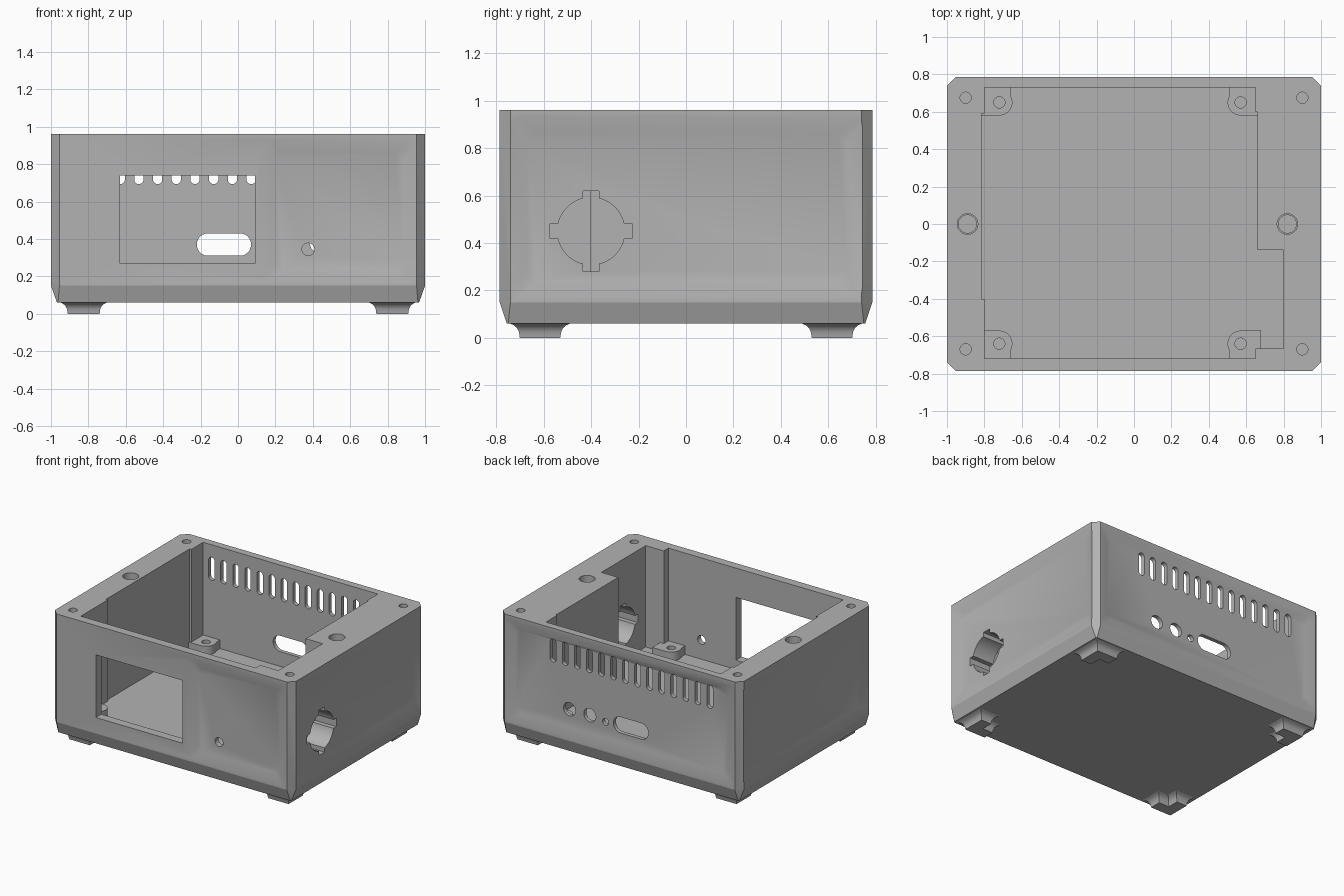
import bpy, bmesh, math

if "Cube" in bpy.data.objects:
    bpy.data.objects.remove(bpy.data.objects["Cube"], do_unlink=True)

grey = bpy.data.materials.new("matte_grey")
grey.use_nodes = True
COLOUR = (0.45, 0.45, 0.45, 1)
grey.diffuse_color = COLOUR
grey.node_tree.nodes["Principled BSDF"].inputs["Base Color"].default_value = COLOUR


def loft(name, rings):
    """Closed solid through equal-length rings of 3D points."""
    bm = bmesh.new()
    rows = [[bm.verts.new(p) for p in ring] for ring in rings]
    n = len(rows[0])
    bm.faces.new(rows[0])
    bm.faces.new(rows[-1])
    for a, b in zip(rows, rows[1:]):
        for i in range(n):
            j = (i + 1) % n
            bm.faces.new((a[i], a[j], b[j], b[i]))
    bmesh.ops.recalc_face_normals(bm, faces=bm.faces[:])
    mesh = bpy.data.meshes.new(name)
    bm.to_mesh(mesh)
    bm.free()
    mesh.materials.append(grey)
    ob = bpy.data.objects.new(name, mesh)
    bpy.context.collection.objects.link(ob)
    return ob


def place(axis, d, pts):
    """Put 2D points on the plane at distance d along an axis."""
    if axis == "x":
        return [(d, u, v) for u, v in pts]
    if axis == "y":
        return [(u, d, v) for u, v in pts]
    return [(u, v, d) for u, v in pts]


def prism(name, axis, lo, hi, pts):
    return loft(name, [place(axis, lo, pts), place(axis, hi, pts)])


def rect(u0, u1, v0, v1, c=0):
    if not c:
        return [(u0, v0), (u1, v0), (u1, v1), (u0, v1)]
    return [(u0 + c, v0), (u1 - c, v0), (u1, v0 + c), (u1, v1 - c),
            (u1 - c, v1), (u0 + c, v1), (u0, v1 - c), (u0, v0 + c)]


def slot(u, v, r, du=0, dv=0, n=32):
    """Circle, or a stadium when stretched by du or dv."""
    pts = []
    for i in range(n):
        a = 2 * math.pi * (i + 0.5) / n
        c, s = math.cos(a), math.sin(a)
        pts.append((u + r * c + math.copysign(du, c), v + r * s + math.copysign(dv, s)))
    return pts


def combine(target, tool, mode="DIFFERENCE"):
    mod = target.modifiers.new("combine", "BOOLEAN")
    mod.operation, mod.solver, mod.object = mode, "EXACT", tool
    with bpy.context.temp_override(object=target, active_object=target):
        bpy.ops.object.modifier_apply(modifier=mod.name)
    bpy.data.objects.remove(tool, do_unlink=True)


def cut(axis, lo, hi, pts):
    combine(body, prism("cutter", axis, lo, hi, pts))


def smooth(ob, degrees):
    bpy.ops.object.select_all(action="DESELECT")
    ob.select_set(True)
    bpy.context.view_layer.objects.active = ob
    bpy.ops.object.shade_smooth_by_angle(angle=math.radians(degrees))


X, Y, TOP, BASE, FLOOR = 1.0, 0.785, 0.96, 0.06, 0.20

# Outer block with cut corners and a tapered base
body = loft("enclosure", [
    place("z", BASE, rect(-0.968, 0.968, -0.755, 0.755, 0.006)),
    place("z", 0.15, rect(-X, X, -Y, Y, 0.045)),
    place("z", TOP, rect(-X, X, -Y, Y, 0.045))])

# Shallow sloped panels pressed into the walls
DEPTH, SLOPE = 0.025, 0.07
for axis, face, u0, u1 in (("x", X, -0.74, 0.75), ("x", -X, -0.74, 0.75),
                           ("y", Y, -0.95, 0.95), ("y", -Y, 0.13, 0.95)):
    side = math.copysign(1, face)
    outer = rect(u0, u1, 0.17, 0.93, 0.03)
    inner = rect(u0 + SLOPE, u1 - SLOPE, 0.17 + SLOPE, 0.93 - SLOPE, 0.04)
    combine(body, loft("cutter", [
        place(axis, face + side * 0.05, outer),
        place(axis, face, outer),
        place(axis, face - side * DEPTH, inner)]))

# Main cavity, side clearance and connector pocket
cavity = [(-0.80, -0.72), (0.65, -0.72), (0.65, -0.665), (0.80, -0.665),
          (0.80, -0.14), (0.66, -0.14), (0.66, 0.60), (0.65, 0.60),
          (0.65, 0.73), (-0.80, 0.73), (-0.80, 0.59), (-0.815, 0.59),
          (-0.815, -0.40), (-0.80, -0.40)]
cut("z", FLOOR, 1.1, cavity)

# Front display window and small hole
cut("y", -0.9, -0.70, rect(-0.63, 0.09, 0.27, 0.74))
cut("y", -0.9, -0.70, slot(0.375, 0.345, 0.033))

# Rear vents, sockets and port slot
for i in range(14):
    cut("y", 0.70, 0.9, slot(-0.73 + 0.1 * i, 0.78, 0.025, dv=0.062, n=16))
for x, z, r in ((0.435, 0.375, 0.05), (0.266, 0.375, 0.05), (0.135, 0.36, 0.025)):
    cut("y", 0.70, 0.9, slot(x, z, r))
cut("y", 0.70, 0.9, slot(-0.075, 0.37, 0.06, du=0.085))

# Keyed round opening in the left wall
cut("x", 0.75, 1.1, slot(-0.40, 0.45, 0.142, n=48))
cut("x", 0.75, 1.1, rect(-0.433, -0.367, 0.28, 0.62))
cut("x", 0.75, 1.1, rect(-0.573, -0.227, 0.418, 0.482))

# Rim screw holes and magnet pockets
for x in (-0.9, 0.9):
    for y in (-0.67, 0.675):
        cut("z", 0.70, 1.1, slot(x, y, 0.03))
for x in (-0.89, 0.82):
    cut("z", 0.90, 1.1, slot(x, 0, 0.055))
    cut("z", 0.85, 0.95, slot(x, 0, 0.048))

# Inner corner standoffs with pilot holes
for x, wall_x in ((-0.72, -0.82), (0.57, 0.68)):
    for y, wall_y in ((-0.64, -0.74), (0.65, 0.75)):
        sx, sy = math.copysign(0.07, x), math.copysign(0.07, y)
        spans = ((x, wall_x, y - sy, wall_y), (x - sx * 0.85, wall_x, y, wall_y))
        post = prism("post", "z", 0.18, 0.265, slot(x, y, 0.07))
        for u0, u1, v0, v1 in spans:
            block = prism("block", "z", 0.18, 0.265,
                          rect(min(u0, u1), max(u0, u1), min(v0, v1), max(v0, v1)))
            combine(post, block, "UNION")
        combine(body, post, "UNION")
        cut("z", 0.15, 0.4, slot(x, y, 0.03))

smooth(body, 15)

# Corner feet: flared L-shaped brackets
ARM, WIDTH = 0.17, 0.085
for sx, side in ((1, "left"), (-1, "right")):
    for sy, end in ((1, "back"), (-1, "front")):
        rings = []
        for z, d in ((0, 0), (0.025, 0.004), (0.042, 0.012), (0.053, 0.024), (0.061, 0.042)):
            a, w = ARM + d, WIDTH + d
            ell = [(-d, -d), (a, -d), (a, w), (w, w), (w, a), (-d, a)]
            rings.append([(sx * (0.91 - u), sy * (0.70 - v), z) for u, v in ell])
        smooth(loft(f"{end}_{side}_foot", rings), 28)
